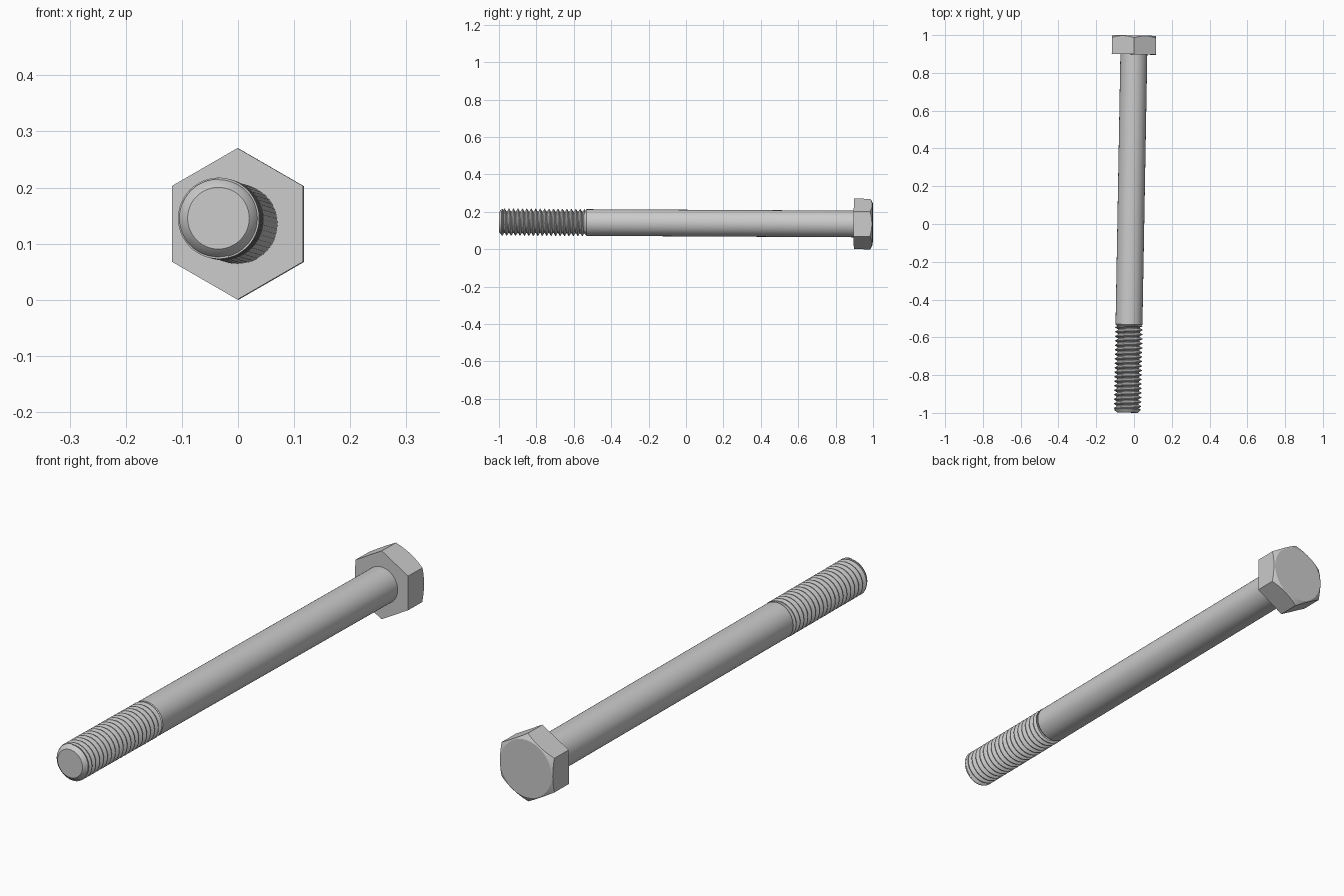
import bpy, bmesh
from math import sin, cos, pi, tan, radians
from mathutils import Matrix, Vector

if "Cube" in bpy.data.objects:
    bpy.data.objects.remove(bpy.data.objects["Cube"])

# The whole bolt lies along y, slightly tilted about its head
PIVOT = Vector((0, 0.95, 0.135))
TILT = (Matrix.Translation(PIVOT) @ Matrix.Rotation(-0.0179, 4, 'Z')
        @ Matrix.Rotation(-0.0053, 4, 'X') @ Matrix.Translation((0, -0.95, 0)))
SEG = 48


def ring_point(r, a, y):
    return Vector((r * sin(a), y, r * cos(a)))


def finish(name, bm, angle=30):
    bmesh.ops.remove_doubles(bm, verts=bm.verts, dist=1e-5)
    bmesh.ops.recalc_face_normals(bm, faces=bm.faces)
    bmesh.ops.transform(bm, matrix=TILT, verts=bm.verts)
    mesh = bpy.data.meshes.new(name)
    bm.to_mesh(mesh)
    bm.free()
    ob = bpy.data.objects.new(name, mesh)
    bpy.context.collection.objects.link(ob)
    bpy.ops.object.select_all(action='DESELECT')
    ob.select_set(True)
    bpy.context.view_layer.objects.active = ob
    bpy.ops.object.shade_smooth_by_angle(angle=radians(angle))
    return ob


def bridge(bm, rows):
    for a, b in zip(rows, rows[1:]):
        n = len(a)
        for j in range(n):
            k = (j + 1) % n
            bm.faces.new((a[j], a[k], b[k], b[j]))


def lathe(name, profile):
    bm = bmesh.new()
    rows = [[bm.verts.new(ring_point(r, 2 * pi * j / SEG, y)) for j in range(SEG)]
            for y, r in profile]
    bridge(bm, rows)
    bm.faces.new(rows[0])
    bm.faces.new(rows[-1])
    return finish(name, bm)


# Hexagonal head: prism whose outer corners are trimmed by a 30 degree cone
def hex_head(y0, y1, corner, face_r, per_side=12):
    bm = bmesh.new()
    base, rim, face = [], [], []
    for i in range(6 * per_side):
        a = 2 * pi * i / (6 * per_side)
        local = a % (pi / 3) - pi / 6
        if i % per_side == 0:
            local = -pi / 6
        r = corner * cos(pi / 6) / cos(local)
        base.append(bm.verts.new(ring_point(r, a, y0)))
        rim.append(bm.verts.new(ring_point(r, a, y1 - (r - face_r) * tan(radians(30)))))
        face.append(bm.verts.new(ring_point(face_r, a, y1)))
    bridge(bm, [base, rim, face])
    bm.faces.new(base)
    bm.faces.new(face)
    return finish("head", bm, 16)


# Helical thread: crest and root rows that advance one pitch per turn
def helix_thread(y0, y1, pitch, crest, root):
    bm = bmesh.new()
    shape = [(0.0, root), (0.2, root), (0.54, crest), (0.66, crest)]
    turns = int((y1 - y0) / pitch) + 3
    rows = []
    for t in range(turns):
        for off, r in shape:
            row = []
            for j in range(SEG + 1):
                y = y0 + pitch * (t - 1 + off + j / SEG)
                row.append(bm.verts.new(ring_point(r, 2 * pi * j / SEG, min(max(y, y0), y1))))
            rows.append(row)
    for a, b in zip(rows, rows[1:]):
        for j in range(SEG):
            ys = [v.co.y for v in (a[j], a[j + 1], b[j + 1], b[j])]
            if max(ys) - min(ys) > 1e-6:
                bm.faces.new((a[j], a[j + 1], b[j + 1], b[j]))
    loose = [v for v in bm.verts if not v.link_faces]
    bmesh.ops.delete(bm, geom=loose, context='VERTS')
    return finish("thread", bm)


hex_head(0.898, 0.998, 0.135, 0.113)

# Plain shank with a small run-out into the thread
lathe("shank", [(0.90, 0.0712), (-0.532, 0.0712), (-0.546, 0.058)])

helix_thread(-0.985, -0.54, 0.0238, 0.0725, 0.0580)

# Chamfered tip
lathe("tip", [(-0.999, 0.055), (-0.987, 0.068), (-0.981, 0.070), (-0.974, 0.057)])
